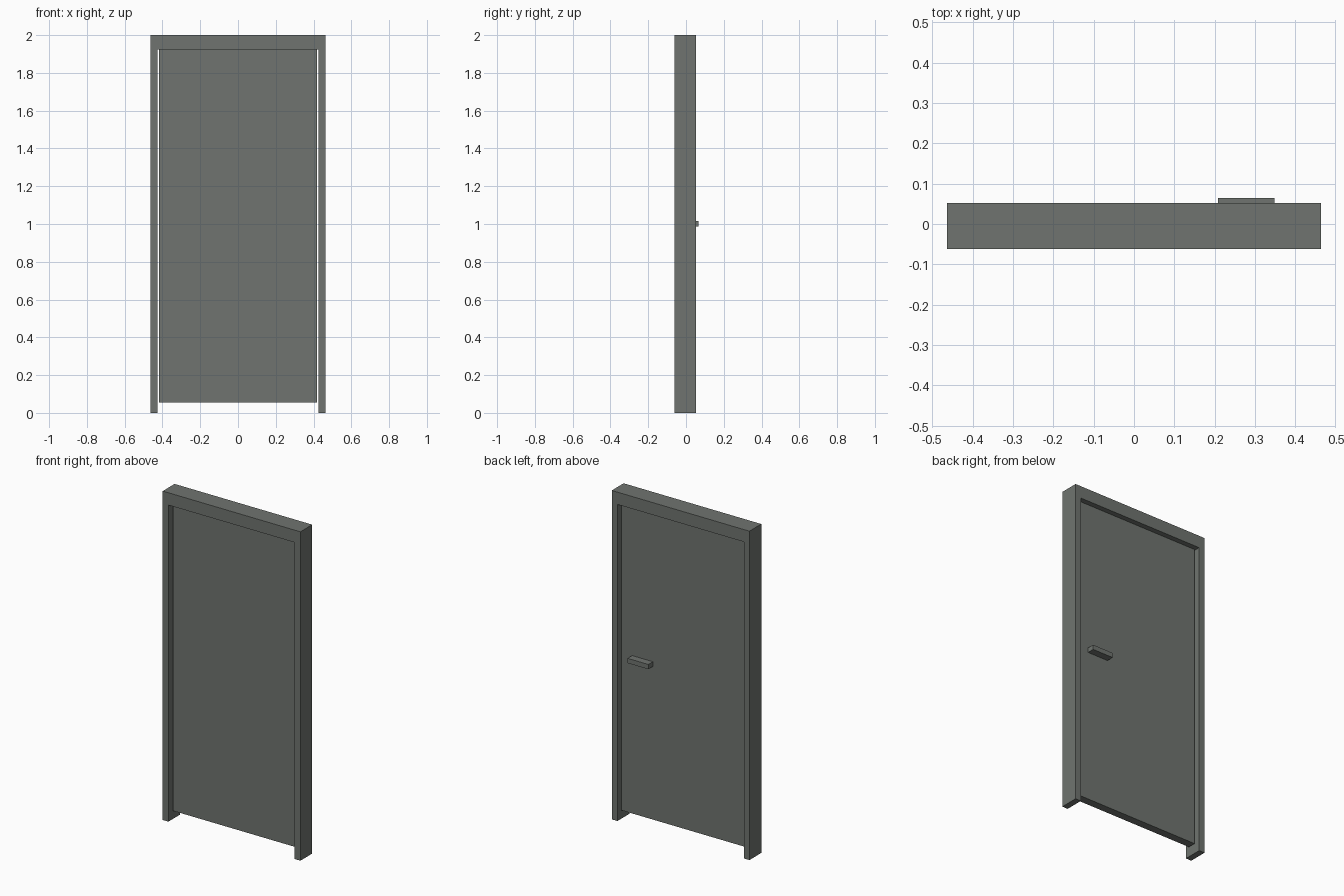
import bpy
import bmesh

default = bpy.data.objects.get("Cube")
if default:
    bpy.data.objects.remove(default, do_unlink=True)

# Single grey-green paint
paint = bpy.data.materials.new("grey_green_paint")
paint.use_nodes = True
colour = (0.16, 0.175, 0.16, 1.0)
paint.diffuse_color = colour
paint.node_tree.nodes["Principled BSDF"].inputs["Base Color"].default_value = colour


def add_prism(name, outline, y_front, y_back):
    """Extrude an (x, z) outline from y_front to y_back."""
    bm = bmesh.new()
    face = bm.faces.new([bm.verts.new((x, y_front, z)) for x, z in outline])
    result = bmesh.ops.extrude_face_region(bm, geom=[face])
    moved = [g for g in result["geom"] if isinstance(g, bmesh.types.BMVert)]
    bmesh.ops.translate(bm, verts=moved, vec=(0, y_back - y_front, 0))
    bmesh.ops.recalc_face_normals(bm, faces=bm.faces)
    mesh = bpy.data.meshes.new(name)
    bm.to_mesh(mesh)
    bm.free()
    mesh.materials.append(paint)
    obj = bpy.data.objects.new(name, mesh)
    bpy.context.collection.objects.link(obj)
    return obj


def rectangle(x0, x1, z0, z1):
    return [(x0, z0), (x1, z0), (x1, z1), (x0, z1)]


# Frame: two jambs and a head in one arch-shaped outline
outer, inner, head_bottom, top = 0.463, 0.425, 1.925, 2.0
half = [(outer, top), (outer, 0), (inner, 0), (inner, head_bottom)]
mirrored = [(-x, z) for x, z in reversed(half)]
add_prism("door_frame", half + mirrored, -0.062, 0.052)

# Door leaf, set back from both sides of the frame
leaf_front, leaf_back = -0.028, 0.021
add_prism("door_leaf", rectangle(-0.418, 0.418, 0.055, 1.924), leaf_front, leaf_back)

# Handle bar on the back of the leaf
add_prism("door_handle", rectangle(0.208, 0.348, 0.986, 1.015), leaf_back, 0.065)
